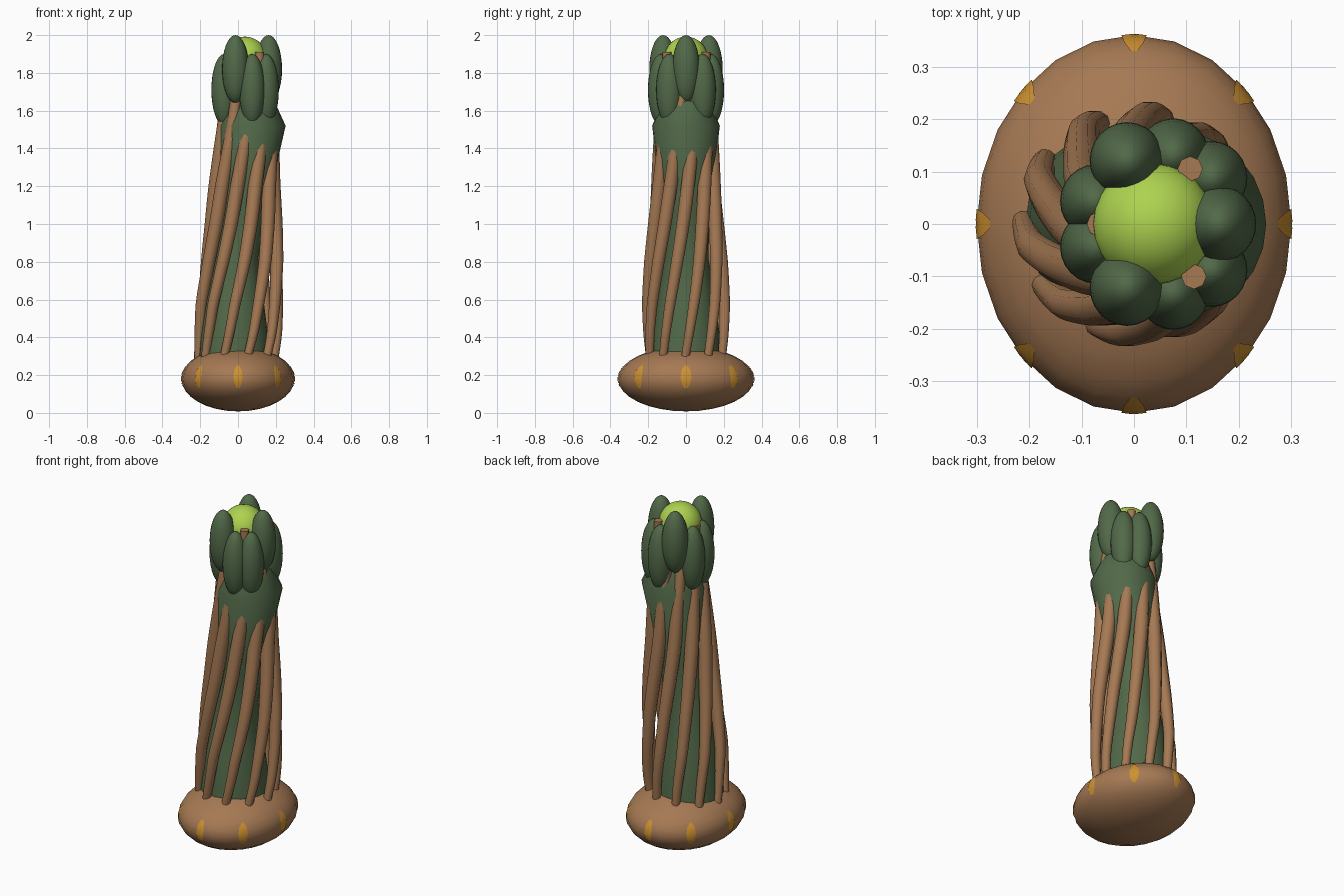
import bpy, bmesh
from math import sin, cos, radians, pi, sqrt

cube = bpy.data.objects.get("Cube")
if cube:
    bpy.data.objects.remove(cube, do_unlink=True)


def material(name, rgb):
    m = bpy.data.materials.new(name)
    m.use_nodes = True
    m.diffuse_color = (*rgb, 1)
    m.node_tree.nodes["Principled BSDF"].inputs["Base Color"].default_value = (*rgb, 1)
    return m


BROWN = material("bark brown", (0.38, 0.192, 0.088))
GREEN = material("dark green", (0.084, 0.141, 0.066))
LIME = material("lime", (0.42, 0.65, 0.08))
ORANGE = material("orange", (0.61, 0.283, 0.03))


def finish(name, bm, mat):
    bmesh.ops.recalc_face_normals(bm, faces=bm.faces)
    mesh = bpy.data.meshes.new(name)
    bm.to_mesh(mesh)
    bm.free()
    mesh.materials.append(mat)
    ob = bpy.data.objects.new(name, mesh)
    bpy.context.collection.objects.link(ob)
    bpy.ops.object.select_all(action='DESELECT')
    ob.select_set(True)
    bpy.context.view_layer.objects.active = ob
    bpy.ops.object.shade_smooth_by_angle(angle=radians(55))
    return ob


def ellipsoid(name, mat, center, size):
    bm = bmesh.new()
    bmesh.ops.create_uvsphere(bm, u_segments=24, v_segments=16, radius=1)
    bmesh.ops.scale(bm, vec=size, verts=bm.verts)
    bmesh.ops.translate(bm, vec=center, verts=bm.verts)
    return finish(name, bm, mat)


def bridge(bm, a, b):
    for i in range(len(a)):
        j = (i + 1) % len(a)
        bm.faces.new((a[i], a[j], b[j], b[i]))


def loft(name, mat, path, sides):
    """Tube of horizontal rings; path holds (x, y, z, radius)."""
    bm = bmesh.new()
    rings = [[bm.verts.new((x + r * cos(2 * pi * i / sides), y + r * sin(2 * pi * i / sides), z))
              for i in range(sides)] for x, y, z, r in path]
    for a, b in zip(rings, rings[1:]):
        bridge(bm, a, b)
    bm.faces.new(rings[0])
    bm.faces.new(rings[-1])
    return finish(name, bm, mat)


def sample(keys, z):
    """Interpolate the key rows (z, values...) at height z."""
    for a, b in zip(keys, keys[1:]):
        if z <= b[0]:
            t = (z - a[0]) / (b[0] - a[0])
            return [p + (q - p) * t for p, q in zip(a[1:], b[1:])]
    return keys[-1][1:]


# Oval base
BX, BY, BZ, MID = 0.3, 0.36, 0.172, 0.18
ellipsoid("base", BROWN, (0, 0, MID), (BX, BY, BZ))


# Thin oval spots lying on the rim of the base
def rim_spot(name, azimuth):
    bm = bmesh.new()
    rings = []
    for size in (1, 0.7, 0.35):
        ring = []
        for i in range(10):
            t = 2 * pi * i / 10
            a = azimuth + 0.08 * size * cos(t)
            rise = 0.012 + 0.062 * size * sin(t)
            out = 1.006 * sqrt(1 - (rise / BZ) ** 2)
            ring.append(bm.verts.new((BX * out * cos(a), BY * out * sin(a), MID + rise)))
        rings.append(ring)
    for a, b in zip(rings, rings[1:]):
        bridge(bm, a, b)
    bm.faces.new(rings[-1])
    finish(name, bm, ORANGE)


for k in range(8):
    rim_spot(f"rim_spot_{k + 1}", k * pi / 4)

# Waisted, leaning trunk with a flared top
loft("trunk", GREEN, [(-0.02, 0, 0.25, 0.19), (-0.02, 0, 0.4, 0.18), (-0.02, 0, 0.6, 0.155),
                      (-0.01, 0, 0.82, 0.118), (0.02, 0, 1.05, 0.125), (0.073, 0, 1.52, 0.179),
                      (0.068, 0, 1.65, 0.125)], 24)

# Vines twisting around the trunk: height, centre x, ring radius, thickness
VINE = [(0.27, -0.01, 0.2, 0.022), (0.42, 0.002, 0.207, 0.026), (0.58, 0.007, 0.206, 0.03),
        (0.8, 0.022, 0.19, 0.034), (1.0, 0.03, 0.17, 0.037), (1.2, 0.034, 0.153, 0.038),
        (1.5, 0.05, 0.136, 0.034), (1.7, 0.05, 0.118, 0.027)]
STEPS = 24
for k in range(10):
    path = []
    for s in range(STEPS + 1):
        z = 0.27 + 1.43 * s / STEPS
        cx, ring, thick = sample(VINE, z)
        a = radians(36 * k - 2 + 64 * s / STEPS)
        path.append((cx + ring * cos(a), ring * sin(a), z, thick))
    loft(f"vine_{k + 1}", BROWN, path, 10)

# Crown: tall upper petals, paired lower petals and vine tips between them
for k in range(3):
    a = radians(120 * k)
    ellipsoid(f"upper_petal_{k + 1}", GREEN, (0.045 + 0.117 * cos(a), 0.14 * sin(a), 1.82),
              (0.071, 0.073, 0.18))
    for side, turn in (("a", 41), ("b", 79)):
        b = a + radians(turn)
        ellipsoid(f"lower_petal_{k + 1}{side}", GREEN,
                  (0.05 + 0.13 * cos(b), 0.134 * sin(b), 1.71), (0.068, 0.07, 0.19))
TIPS = [(0.107, 0.105, 1.91), (0.114, -0.1, 1.91), (-0.066, 0, 1.89), (0.05, -0.115, 1.88)]
for k, (x, y, top) in enumerate(TIPS):
    loft(f"vine_tip_{k + 1}", BROWN, [(x, y, 1.6, 0.021), (x, y, top, 0.024)], 8)

# Bud in the middle of the crown
ellipsoid("bud", LIME, (0.037, 0, 1.876), (0.116, 0.116, 0.116))
